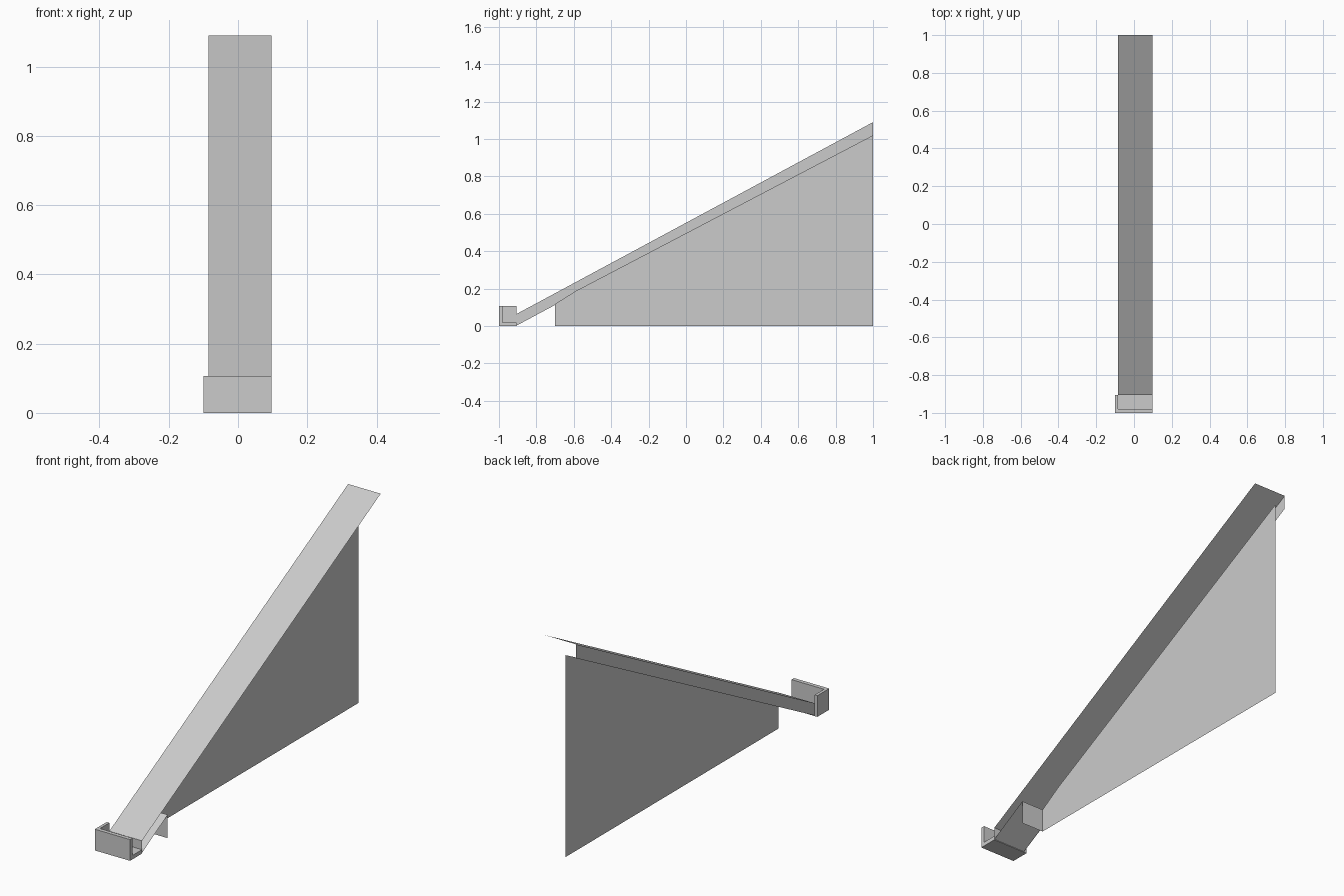
import bpy
import bmesh

if "Cube" in bpy.data.objects:
    bpy.data.objects.remove(bpy.data.objects["Cube"], do_unlink=True)

GREY = (0.6, 0.6, 0.6, 1)
grey = bpy.data.materials.new("light grey")
grey.use_nodes = True
grey.diffuse_color = GREY
grey.node_tree.nodes["Principled BSDF"].inputs["Base Color"].default_value = GREY

RIGHT, WALL, LEFT = -0.085, -0.027, 0.097   # x of skirt, support wall, open edge
FOOT, STEP, BACK = -0.905, -0.7, 1.0        # y of ramp foot, support front, rear end
PANEL_TOP = 0.118


def finish(name, bm):
    mesh = bpy.data.meshes.new(name)
    bm.to_mesh(mesh)
    bm.free()
    mesh.materials.append(grey)
    obj = bpy.data.objects.new(name, mesh)
    bpy.context.collection.objects.link(obj)
    return obj


def side_sheet(name, x, profile):
    """Flat sheet in the yz plane at a given x."""
    bm = bmesh.new()
    bm.faces.new([bm.verts.new((x, y, z)) for y, z in profile])
    return finish(name, bm)


def cross_sheet(name, x0, x1, start, end):
    """Flat sheet spanning x0 to x1 between two (y, z) points."""
    bm = bmesh.new()
    corners = [(x0, *start), (x1, *start), (x1, *end), (x0, *end)]
    bm.faces.new([bm.verts.new(c) for c in corners])
    return finish(name, bm)


def extruded(name, x0, x1, profile):
    """Solid made by extruding a yz profile along x."""
    bm = bmesh.new()
    face = bm.faces.new([bm.verts.new((x0, y, z)) for y, z in profile])
    grown = bmesh.ops.extrude_face_region(bm, geom=[face], use_keep_orig=True)
    moved = [v for v in grown["geom"] if isinstance(v, bmesh.types.BMVert)]
    bmesh.ops.translate(bm, verts=moved, vec=(x1 - x0, 0, 0))
    bmesh.ops.recalc_face_normals(bm, faces=bm.faces)
    return finish(name, bm)


# Sloping ramp with its skirt and short lower plate
foot_top, foot_low = (FOOT, 0.065), (FOOT, 0.003)
rear_top, rear_low = (BACK, 1.09), (BACK, 1.02)
cross_sheet("ramp_top", RIGHT, LEFT, foot_top, rear_top)
side_sheet("ramp_skirt", RIGHT, [foot_low, rear_low, rear_top, foot_top])
cross_sheet("ramp_foot_front", RIGHT, LEFT, foot_low, foot_top)
cross_sheet("ramp_foot_underside", RIGHT, LEFT, foot_low, (STEP, PANEL_TOP))

# Triangular support wall and the panel closing its front
side_sheet("support_wall", WALL, [(STEP, 0), (BACK, 0), rear_low,
                                  (-0.59, 0.187), (STEP, PANEL_TOP)])
cross_sheet("support_front_panel", WALL, LEFT, (STEP, 0), (STEP, PANEL_TOP))

# Catch tray: front lip and floor, closed at one end
extruded("tray_lip_and_floor", RIGHT, LEFT,
         [(-1, 0), (FOOT, 0), (FOOT, 0.02), (-0.98, 0.02), (-0.98, 0.107), (-1, 0.107)])
extruded("tray_end_wall", -0.1, RIGHT,
         [(-1, 0), (FOOT, 0), (FOOT, 0.107), (-1, 0.107)])
